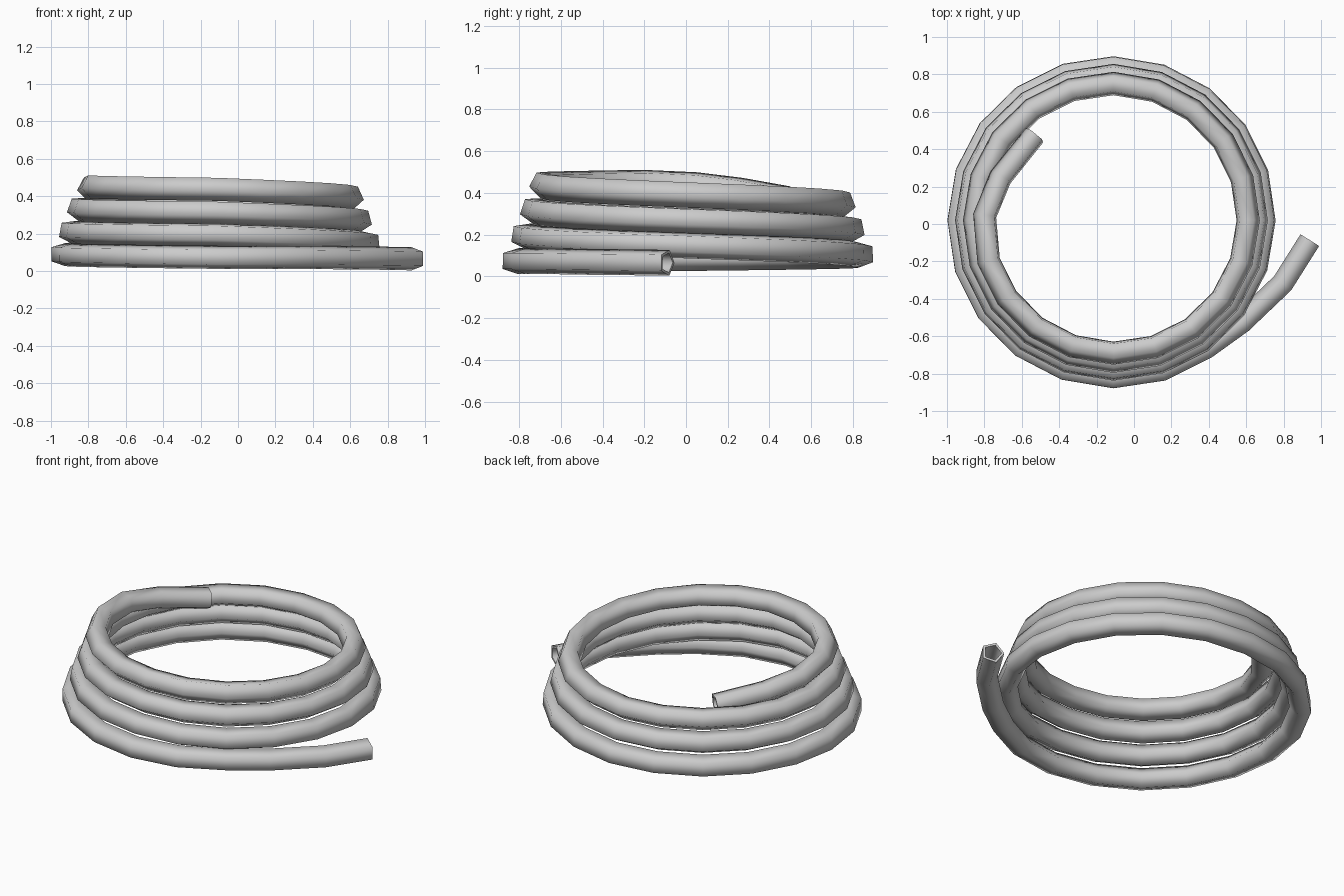
import bpy, bmesh, math
from mathutils import Vector

if "Cube" in bpy.data.objects:
    bpy.data.objects.remove(bpy.data.objects["Cube"])

CENTRE = (-0.11, 0.02)
SIDES, R_OUT, R_IN = 5, 0.065, 0.050
PITCH = 0.122


def coil_point(k):
    """Clockwise spiral, 20 steps per turn, k = 0 at the front."""
    turns = k / 20
    a = math.radians(-90 - 18 * k)
    r = 0.845 - 0.046 * turns
    whole = math.floor(turns)
    f = turns - whole
    # Each turn rises gently to the back, then faster down the right side
    rise = 0.25 * f / 0.5 if f < 0.5 else 0.25 + 0.75 * (f - 0.5) / 0.5
    if k < 0:
        whole, rise = 0, 0
    return Vector((CENTRE[0] + r * math.cos(a), CENTRE[1] + r * math.sin(a),
                   0.073 + PITCH * (whole + rise)))


# Path: loose outer end, coil, inner end tucked down into the ring
path = [Vector((0.945, -0.09, 0.065)), Vector((0.80, -0.32, 0.068)), Vector((0.58, -0.53, 0.07))]
path += [coil_point(k) for k in range(-2, 65)]
path += [Vector((-0.795, 0.045, 0.44)), Vector((-0.71, 0.25, 0.415)), Vector((-0.53, 0.475, 0.375))]

# Sweep a hollow pentagon along the path with minimum twist
bm = bmesh.new()
n = len(path)
up = Vector((0, 0, 1))
prev_t = None
rings = []
for i, p in enumerate(path):
    d0 = (path[i] - path[i - 1]).normalized() if i else None
    d1 = (path[i + 1] - path[i]).normalized() if i < n - 1 else None
    t = ((d0 or d1) + (d1 or d0)).normalized()
    if prev_t is not None:
        up = prev_t.rotation_difference(t) @ up
    up = (up - t * up.dot(t)).normalized()
    inward = t.cross(up) * -1      # coil turns right, so right is inward
    inward = t.cross(up)
    prev_t = t
    stretch = 1 / max(0.9, t.dot(d0 or d1))
    ring = []
    for rad in (R_OUT, R_IN):
        loop = []
        for s in range(SIDES):
            a = 2 * math.pi * s / SIDES
            loop.append(bm.verts.new(p + inward * (rad * math.cos(a) * stretch) + up * (rad * math.sin(a))))
        ring.append(loop)
    rings.append(ring)

for a, b in zip(rings, rings[1:]):
    for w in (0, 1):
        for s in range(SIDES):
            e = (s + 1) % SIDES
            bm.faces.new((a[w][s], a[w][e], b[w][e], b[w][s]))
# Rims at both open ends
for ring in (rings[0], rings[-1]):
    for s in range(SIDES):
        e = (s + 1) % SIDES
        bm.faces.new((ring[0][s], ring[0][e], ring[1][e], ring[1][s]))
bmesh.ops.recalc_face_normals(bm, faces=bm.faces)

mesh = bpy.data.meshes.new("coiled_hose")
bm.to_mesh(mesh)
bm.free()
hose = bpy.data.objects.new("coiled_hose", mesh)
bpy.context.collection.objects.link(hose)
bpy.context.view_layer.objects.active = hose
hose.select_set(True)
bpy.ops.object.shade_smooth_by_angle(angle=math.radians(80))
